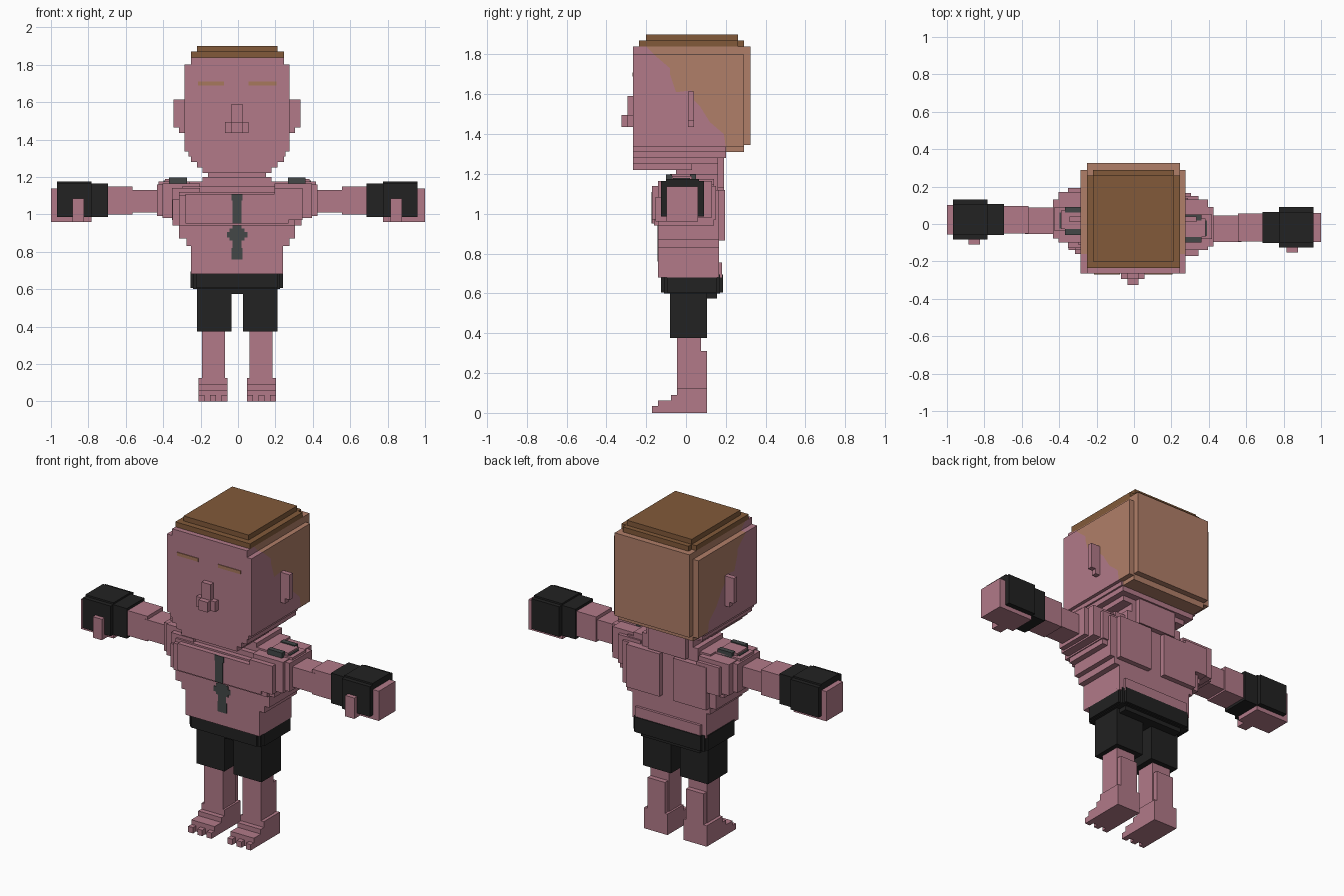
import bpy, bmesh


def material(name, rgb):
    m = bpy.data.materials.new(name)
    m.diffuse_color = (*rgb, 1)
    return m


SKIN = material("skin", (0.445, 0.195, 0.25))
HAIR = material("short_hair", (0.434, 0.209, 0.138))
TOP = material("top_hair", (0.223, 0.102, 0.042))
BROW = material("brow", (0.39, 0.188, 0.107))
BLACK = material("black_cloth", (0.016, 0.016, 0.016))
INK = material("ink", (0.056, 0.064, 0.064))


def finish(name, bm, mat):
    bmesh.ops.recalc_face_normals(bm, faces=bm.faces)
    me = bpy.data.meshes.new(name)
    bm.to_mesh(me)
    bm.free()
    me.materials.append(mat)
    ob = bpy.data.objects.new(name, me)
    bpy.context.collection.objects.link(ob)
    return ob


def boxes(name, mat, *parts):
    """Blocks given as x0, x1, y0, y1, z0, z1."""
    bm = bmesh.new()
    for x0, x1, y0, y1, z0, z1 in parts:
        vs = bmesh.ops.create_cube(bm, size=1)["verts"]
        for v in vs:
            v.co = (x1 if v.co.x > 0 else x0, y1 if v.co.y > 0 else y0, z1 if v.co.z > 0 else z0)
    return finish(name, bm, mat)


def prism(name, mat, pts, x0, x1):
    """Side profile of (y, z) points extruded along x."""
    bm = bmesh.new()
    f = bm.faces.new([bm.verts.new((x0, y, z)) for y, z in pts])
    ext = bmesh.ops.extrude_face_region(bm, geom=[f])["geom"]
    for v in ext:
        if isinstance(v, bmesh.types.BMVert):
            v.co.x = x1
    return finish(name, bm, mat)


def sided(s, dy, part):
    """Mirror a block to side s and shift it in y."""
    x0, x1, y0, y1, z0, z1 = part
    a, b = sorted((s * x0 - 0.004, s * x1 - 0.004))
    return (a, b, y0 + dy, y1 + dy, z0, z1)


# Head: skin front and hair back meet along a slanted hairline
LINE = [(-.15, 1.79), (-.08, 1.73), (-.08, 1.7), (-.05, 1.61), (.03, 1.62),
        (.03, 1.58), (.07, 1.54), (.12, 1.46), (.19, 1.4)]
for tag, x0, x1, back, zt, zb, yt in (("outer", -.285, .275, .29, 1.80, 1.335, -.16),
                                      ("inner", -.25, .245, .325, 1.84, 1.345, -.2)):
    line = [(yt, zt)] + LINE + [(.2, zb)]
    prism("face_" + tag, SKIN, line + [(-.265, zb), (-.265, zt)], x0, x1)
    prism("hair_" + tag, HAIR, line + [(back, zb), (back, zt)], x0, x1)
boxes("hair_base", HAIR, (-.25, .245, .2, .29, 1.31, 1.35))
boxes("jaw", SKIN, (-.265, .255, -.265, .2, 1.31, 1.35), (-.25, .245, -.265, .2, 1.28, 1.35),
      (-.22, .21, -.265, .16, 1.25, 1.29), (-.19, .18, -.265, .03, 1.22, 1.26))
boxes("hair_top", TOP, (-.25, .245, -.235, .26, 1.83, 1.87), (-.22, .215, -.235, .29, 1.83, 1.87),
      (-.22, .21, -.2, .26, 1.86, 1.90))
boxes("nose", SKIN, (-.035, .025, -.295, -.26, 1.435, 1.59), (-.07, .055, -.295, -.26, 1.435, 1.495),
      (-.035, .025, -.325, -.26, 1.435, 1.495))
boxes("eyebrows", BROW, (-.215, -.075, -.269, -.262, 1.69, 1.71), (.055, .205, -.269, -.262, 1.69, 1.71))
boxes("ears", SKIN, (-.345, -.28, .01, .04, 1.465, 1.615), (.27, .335, .01, .04, 1.465, 1.615),
      (-.315, -.28, .01, .04, 1.435, 1.47), (.27, .305, .01, .04, 1.435, 1.47))

# Neck and torso
boxes("neck", SKIN, (-.16, .15, -.05, .16, 1.1, 1.3), (-.13, .12, .1, .19, 1.13, 1.32),
      (-.19, .18, -.08, .16, 1.1, 1.2), (-.26, .25, -.08, .14, 1.1, 1.175))
boxes("torso", SKIN, (-.25, .24, -.14, .165, .68, 1.12), (-.275, .275, -.14, .165, .83, 1.12),
      (-.315, .305, -.14, .165, .87, 1.12), (-.3, .29, -.11, .14, 1.1, 1.15),
      (-.22, .21, -.11, .18, .68, .755))
boxes("chest", SKIN, (-.35, .34, -.14, .14, .94, 1.08), (-.28, .27, -.17, -.1, .95, 1.11),
      (-.315, .305, -.16, .15, .94, 1.1))
boxes("shoulder_blades", SKIN, (-.27, -.05, .16, .195, .865, 1.12), (.04, .26, .16, .195, .865, 1.12))
boxes("chest_stripe", INK, (-.035, .025, -.174, -.165, 1.075, 1.11), (-.03, .02, -.174, -.165, .95, 1.08))
boxes("belly_stripe", INK, (-.03, .02, -.144, -.135, .76, .95), (-.06, .05, -.144, -.135, .875, .905),
      (-.045, .035, -.144, -.135, .86, .925), (-.035, .025, -.144, -.135, .76, .82))

# Shorts
boxes("shorts_waist", BLACK, (-.255, .24, -.095, .155, .605, .695), (-.225, .21, -.125, .185, .605, .695),
      (-.24, .225, -.11, .17, .6, .695), (-.2, .19, -.08, .155, .575, .62))

for s, side, dy in ((-1, "left", .022), (1, "right", -.02)):
    # Shoulder and arm
    boxes(side + "_shoulder", SKIN, *[sided(s, dy, p) for p in (
        (.2, .40, -.12, .15, .98, 1.165), (.2, .43, -.1, .11, .99, 1.16),
        (.2, .35, -.15, .17, .97, 1.14), (.25, .42, -.06, .07, 1.1, 1.175),
        (.27, .385, -.05, .05, 1.1, 1.19))])
    boxes(side + "_arm", SKIN, *[sided(s, dy, p) for p in (
        (.4, .58, -.075, .065, 1.01, 1.13), (.56, .72, -.073, .075, 1.0, 1.15))])
    # Shoulder ink, a bracket shape open to the neck
    boxes(side + "_shoulder_ink", INK, *[sided(s, dy, p) for p in (
        (.27, .365, .04, .07, 1.16, 1.196), (.27, .365, -.08, -.05, 1.16, 1.196),
        (.36, .395, -.045, .04, 1.16, 1.18))])
    # Glove wraps top, front and rear of the hand
    boxes(side + "_glove", BLACK, *[sided(s, dy, p) for p in (
        (.69, .79, -.082, .085, .985, 1.165), (.78, .965, -.08, .085, 1.135, 1.175),
        (.78, .965, .075, .11, .985, 1.165), (.78, .965, -.106, -.075, .985, 1.165))])
    boxes(side + "_hand", SKIN, *[sided(s, dy, p) for p in (
        (.78, .996 if s < 0 else 1.004, -.077, .08, .96, 1.138), (.82, .88, -.132, -.07, .96, 1.085))])
    # Leg: trouser leg, shin, stepped foot with toes
    boxes(side + "_short_leg", BLACK, sided(s, 0, (.03, .214, -.08, .105, .375, .61)))
    boxes(side + "_shin", SKIN, sided(s, 0, (.065, .188, -.045, .075, .1, .4)),
          sided(s, 0, (.07, .185, -.04, .105, .1, .31)))
    foot = [(.053, .207, -.045, .105, 0, .125), (.053, .207, -.075, 0, 0, .09), (.053, .207, -.14, 0, 0, .062)]
    foot += [(x, x + .032, -.17, -.13, 0, .035) for x in (.053, .114, .175)]
    boxes(side + "_foot", SKIN, *[sided(s, 0, p) for p in foot])
